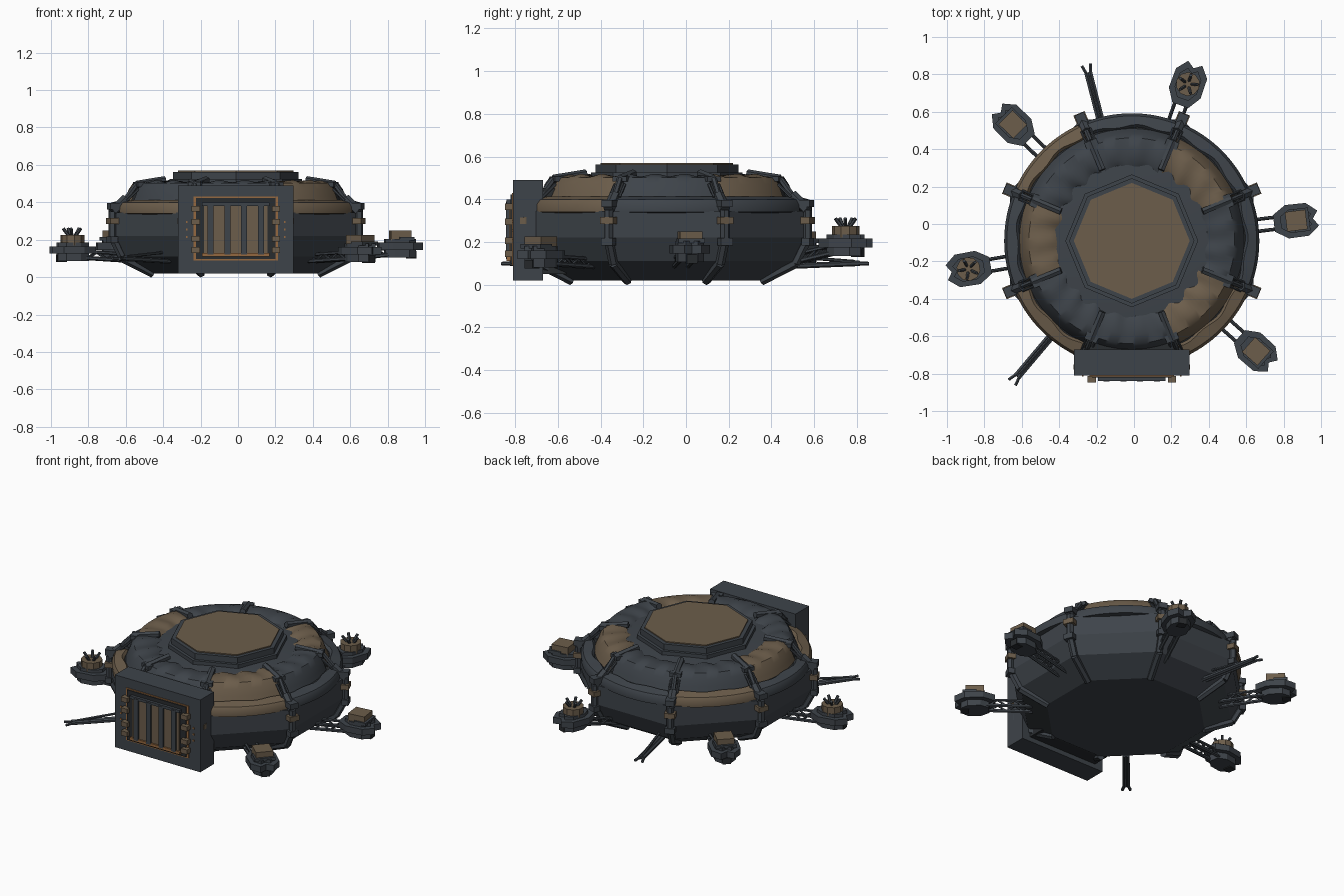
import bpy, bmesh, math
from math import sin, cos, pi, radians
from mathutils import Matrix, Vector

cube = bpy.data.objects.get("Cube")
if cube:
    bpy.data.objects.remove(cube, do_unlink=True)

CX, CY = -0.012, -0.09


def material(name, color):
    m = bpy.data.materials.new(name)
    m.use_nodes = True
    m.diffuse_color = (*color, 1)
    m.node_tree.nodes["Principled BSDF"].inputs["Base Color"].default_value = (*color, 1)
    return m


MATS = [material("dark slate", (0.048, 0.057, 0.068)),
        material("dusty brown", (0.15, 0.11, 0.07)),
        material("near black", (0.022, 0.025, 0.028)),
        material("rust orange", (0.30, 0.14, 0.05))]
SLATE, BROWN, BLACK, ORANGE = range(4)


def finish(name, bm, smooth=None):
    bmesh.ops.recalc_face_normals(bm, faces=bm.faces)
    mesh = bpy.data.meshes.new(name)
    bm.to_mesh(mesh)
    bm.free()
    for m in MATS:
        mesh.materials.append(m)
    ob = bpy.data.objects.new(name, mesh)
    bpy.context.collection.objects.link(ob)
    if smooth:
        bpy.ops.object.select_all(action='DESELECT')
        ob.select_set(True)
        bpy.context.view_layer.objects.active = ob
        bpy.ops.object.shade_smooth_by_angle(angle=radians(smooth))
    return ob


def paint(verts, mat):
    for f in {f for v in verts for f in v.link_faces}:
        f.material_index = mat


def box(bm, centre, size, mat=SLATE, frame=Matrix()):
    m = frame @ Matrix.Translation(centre) @ Matrix.Diagonal((*size, 1))
    paint(bmesh.ops.create_cube(bm, size=1, matrix=m)["verts"], mat)


def tube(bm, p, q, r, mat=SLATE, sides=8, frame=Matrix(), r2=None):
    p, q = Vector(p), Vector(q)
    d = q - p
    m = frame @ Matrix.Translation((p + q) / 2) @ d.to_track_quat('Z', 'Y').to_matrix().to_4x4()
    g = bmesh.ops.create_cone(bm, cap_ends=True, segments=sides, radius1=r,
                              radius2=r if r2 is None else r2, depth=d.length, matrix=m)
    paint(g["verts"], mat)


def prism(bm, outline, z0, z1, mat=SLATE, frame=Matrix()):
    low = [bm.verts.new(frame @ Vector((x, y, z0))) for x, y in outline]
    top = [bm.verts.new(frame @ Vector((x, y, z1))) for x, y in outline]
    n = len(low)
    bm.faces.new(low[::-1])
    bm.faces.new(top)
    for i in range(n):
        bm.faces.new((low[i], low[(i + 1) % n], top[(i + 1) % n], top[i]))
    paint(low + top, mat)


def loft(bm, profile, a0, a1, steps, mat=SLATE, closed=False, wave=None):
    """Sweep an (r, z) profile about the hub axis between two angles."""
    rows = []
    for i in range(steps if closed else steps + 1):
        a = a0 + (a1 - a0) * i / steps
        row = []
        for k, (r, z) in enumerate(profile):
            dr, dz = wave(k, a) if wave else (0, 0)
            row.append(bm.verts.new((CX + (r + dr) * cos(a), CY + (r + dr) * sin(a), z + dz)))
        rows.append(row)
    pairs = list(zip(rows, rows[1:])) + ([(rows[-1], rows[0])] if closed else [])
    for u, v in pairs:
        for k in range(len(profile) - 1):
            bm.faces.new((u[k], v[k], v[k + 1], u[k + 1]))
    for row in rows:
        paint(row, mat)
    return rows


def radial(angle, r=0, z=0):
    return (Matrix.Translation((CX, CY, 0)) @ Matrix.Rotation(angle, 4, 'Z')
            @ Matrix.Translation((r, 0, z)))


# Eight-sided lower hull
bm = bmesh.new()
hull = [(ap / cos(pi / 8), z) for ap, z in ((0.45, 0.02), (0.60, 0.11), (0.65, 0.22), (0.65, 0.345))]
rows = loft(bm, hull, pi / 8, pi / 8 + 2 * pi, 8, closed=True)
bm.faces.new([r[0] for r in rows])
bm.faces.new([r[-1] for r in rows])
finish("lower_hull", bm)

# Round core under the armour panels
bm = bmesh.new()
core = [(0.66, 0.34), (0.655, 0.385), (0.59, 0.40), (0.565, 0.46), (0.53, 0.485), (0.40, 0.495), (0.30, 0.505)]
rows = loft(bm, core, 0, 2 * pi, 64, BLACK, closed=True)
for f in bm.faces:
    if f.calc_center_median().z > 0.48:
        f.material_index = SLATE
bm.faces.new([r[-1] for r in rows])
finish("upper_core", bm, 25)

# Armour panels, one per sector on each of two rings
band = [(0.645, 0.335), (0.68, 0.34), (0.682, 0.375), (0.668, 0.398), (0.615, 0.412), (0.60, 0.395)]
cap = [(0.60, 0.40), (0.588, 0.43), (0.572, 0.47), (0.55, 0.502), (0.50, 0.513), (0.43, 0.508), (0.395, 0.49)]
brown_bands, brown_caps = (3, 5, 7), (1, 4, 7)


def band_wave(k, a):
    return (0.008 * sin(a * 17 + 1) if k >= 4 else 0, 0)


def cap_wave(k, a):
    if k < 4:
        return 0, 0
    return 0.012 * sin(a * 19) * (k - 3) / 3, 0.006 * sin(a * 23 + k)


for s in range(8):
    mid, half = s * pi / 4, pi / 8 - 0.025
    bm = bmesh.new()
    loft(bm, band, mid - half, mid + half, 14, BROWN if s in brown_bands else SLATE, wave=band_wave)
    finish(f"outer_panel_{s}", bm, 40)
    bm = bmesh.new()
    loft(bm, cap, mid - half, mid + half, 20, BROWN if s in brown_caps else SLATE, wave=cap_wave)
    finish(f"upper_panel_{s}", bm, 40)

# Octagonal landing deck
bm = bmesh.new()
oct_ring = lambda r: [(CX + r * cos(i * pi / 4), CY + r * sin(i * pi / 4)) for i in range(8)]
prism(bm, oct_ring(0.355), 0.49, 0.525)
prism(bm, oct_ring(0.335), 0.52, 0.563)
prism(bm, oct_ring(0.31), 0.56, 0.57, BROWN)
finish("top_deck", bm)

# Ribs along the eight corners
path = [(0.48, 0.018), (0.655, 0.10), (0.712, 0.21), (0.712, 0.35), (0.635, 0.42), (0.575, 0.495), (0.41, 0.52)]
radii = (0.022, 0.022, 0.022, 0.026, 0.014, 0.02)
for s in range(8):
    bm = bmesh.new()
    m = radial(pi / 8 + s * pi / 4)
    for (r0, z0), (r1, z1), rad in zip(path, path[1:], radii):
        tube(bm, (r0, 0, z0), (r1, 0, z1), rad, sides=6, frame=m)
    box(bm, (0.71, 0, 0.30), (0.055, 0.065, 0.032), BROWN, m)
    box(bm, (0.70, 0, 0.38), (0.07, 0.055, 0.035), SLATE, m)
    box(bm, (0.715, 0, 0.20), (0.04, 0.06, 0.035), SLATE, m)
    box(bm, (0.56, 0, 0.495), (0.04, 0.07, 0.025), SLATE, m)
    for y in (-0.025, 0.025):
        tube(bm, (0.575, y, 0.47), (0.64, y, 0.41), 0.007, frame=m, sides=6)
    finish(f"rib_{s}", bm)

# Gate house
bm = bmesh.new()
GX = -0.012
box(bm, (GX, -0.74, 0.255), (0.615, 0.14, 0.47))
box(bm, (GX, -0.63, 0.25), (0.5, 0.14, 0.40), BLACK)
finish("gate_house", bm)

bm = bmesh.new()
box(bm, (GX, -0.811, 0.26), (0.45, 0.008, 0.34), ORANGE)
box(bm, (GX, -0.815, 0.26), (0.425, 0.014, 0.325), BLACK)
box(bm, (GX, -0.82, 0.255), (0.34, 0.02, 0.26), BROWN)
for i in range(4):
    box(bm, (GX - 0.135 + i * 0.09, -0.828, 0.255), (0.032, 0.03, 0.27), SLATE)
for z in (0.12, 0.39):
    box(bm, (GX, -0.825, z), (0.36, 0.03, 0.018), ORANGE if z < 0.2 else SLATE)
for side in (-1, 1):
    for z in (0.145, 0.205, 0.295, 0.365):
        box(bm, (GX + side * 0.215, -0.83, z), (0.045, 0.035, 0.03), BROWN)
    for z in (0.215, 0.255, 0.295):
        box(bm, (GX + side * 0.262, -0.812, z), (0.01, 0.008, 0.01), ORANGE)
    box(bm, (GX + side * 0.309, -0.765, 0.30), (0.006, 0.025, 0.03), BROWN)
finish("gate_door", bm)

# Gun platforms on truss arms: angle, reach, height offset, round turret or square
plate = [(-0.12, -0.045), (-0.05, -0.09), (0.06, -0.088), (0.118, -0.04), (0.09, 0.0),
         (0.118, 0.04), (0.06, 0.088), (-0.05, 0.09), (-0.12, 0.045)]
platforms = [(70.3, 0.89, 0.03, True), (135.6, 0.89, 0, False), (189.8, 0.886, -0.02, True),
             (7, 0.886, 0, False), (318.4, 0.89, -0.025, False)]
for n, (deg, reach, lift, is_round) in enumerate(platforms):
    m = radial(radians(deg), reach, lift)
    bm = bmesh.new()
    prism(bm, plate, 0.145, 0.185, SLATE, m)
    prism(bm, [(x * 0.7, y * 0.7) for x, y in plate], 0.105, 0.205, SLATE, m)
    box(bm, (0.06, 0, 0.12), (0.05, 0.05, 0.04), BLACK, m)
    finish(f"gun_platform_{n}", bm)

    bm = bmesh.new()
    if is_round:
        tube(bm, (0, 0, 0.19), (0, 0, 0.245), 0.064, BROWN, 10, m)
        for i in range(5):
            a = i * 2 * pi / 5
            tube(bm, (0.02 * cos(a), 0.02 * sin(a), 0.24), (0.05 * cos(a), 0.05 * sin(a), 0.28),
                 0.009, SLATE, 6, m)
    else:
        box(bm, (0, 0, 0.222), (0.11, 0.105, 0.055), BROWN, m)
        box(bm, (0.03, 0, 0.205), (0.08, 0.125, 0.02), SLATE, m)
    finish(f"turret_{n}", bm)

    # Twin rails with zigzag bracing
    bm = bmesh.new()
    for y in (-0.032, 0.032):
        a, b = Vector((-0.34, y, 0.085 - lift)), Vector((-0.03, y, 0.125))
        up = Vector((0, 0, 0.035))
        tube(bm, a, b, 0.011, SLATE, 6, m)
        tube(bm, a + up, b + up, 0.009, SLATE, 6, m)
        for i in range(6):
            p, q = a.lerp(b, i / 6), a.lerp(b, (i + 1) / 6)
            tube(bm, p if i % 2 else p + up, q + up if i % 2 else q, 0.006, SLATE, 5, m)
    finish(f"truss_arm_{n}", bm)

# Forked docking booms
for n, (deg, reach) in enumerate(((104.5, 0.93), (229.8, 0.95))):
    m = radial(radians(deg))
    bm = bmesh.new()
    for y in (-0.01, 0.01):
        tube(bm, (0.56, y, 0.085), (reach, y, 0.10), 0.013, SLATE, 6, m)
        tube(bm, (reach - 0.01, y, 0.10), (reach + 0.042, y * 2.4, 0.098), 0.009, SLATE, 6, m)
    tube(bm, (0.56, 0, 0.135), (reach - 0.02, 0, 0.108), 0.008, SLATE, 6, m)
    finish(f"docking_boom_{n}", bm)
